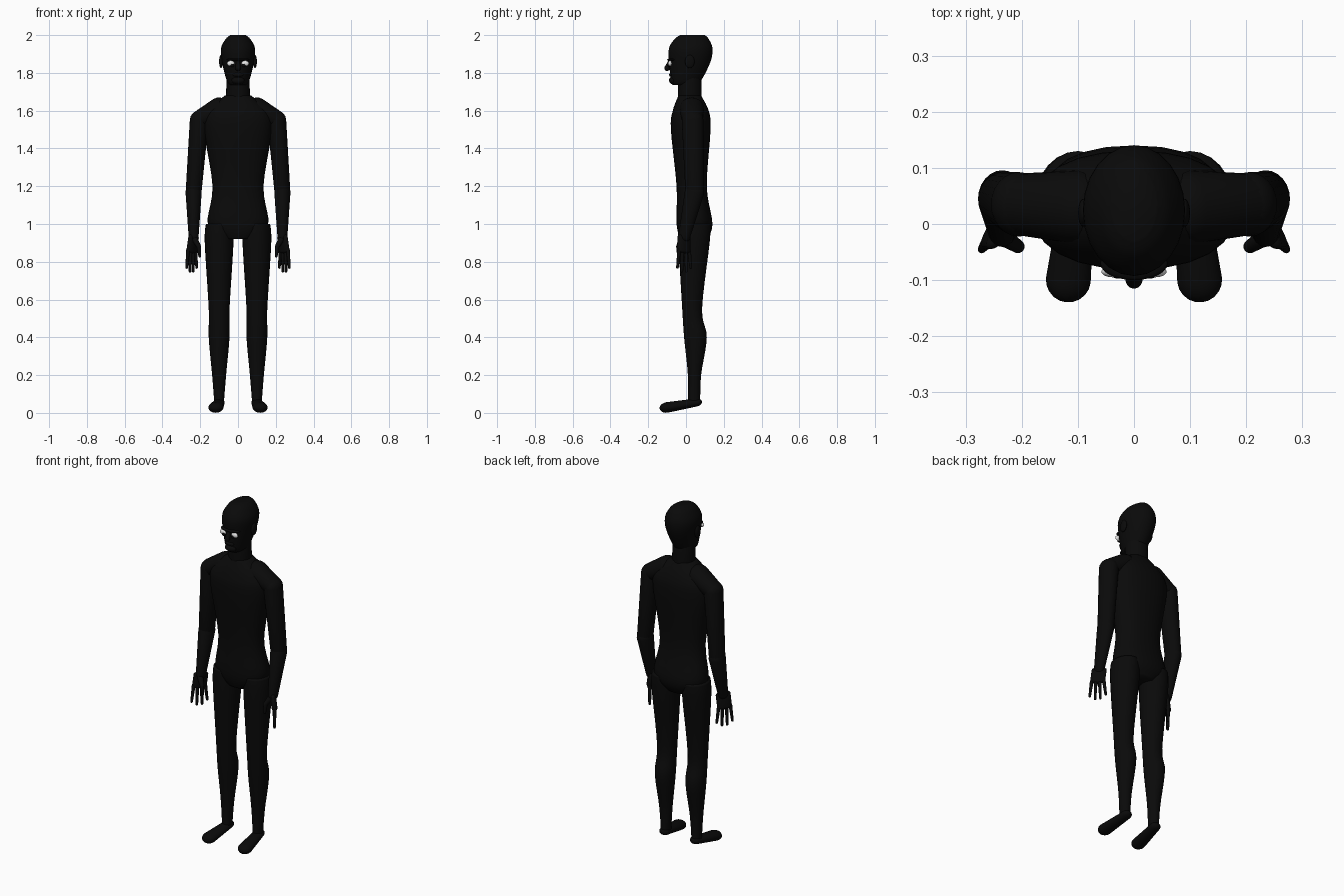
import bpy, bmesh, math
from mathutils import Vector

cube = bpy.data.objects.get("Cube")
if cube:
    bpy.data.objects.remove(cube)


def material(name, rgb, roughness):
    mat = bpy.data.materials.new(name)
    mat.use_nodes = True
    mat.diffuse_color = (*rgb, 1)
    mat.roughness = roughness
    for node in mat.node_tree.nodes:
        if node.type == 'BSDF_PRINCIPLED':
            node.inputs["Base Color"].default_value = (*rgb, 1)
            node.inputs["Roughness"].default_value = roughness
    return mat


BLACK = material("matte_black", (.003, .003, .003), .8)
WHITE = material("eye_white", (.8, .8, .8), .6)
SEGMENTS = 24
STEPS = 5


def finish(name, bm, pair, mat=BLACK):
    """Store the mesh as a smooth object; a pair is mirrored across the body."""
    bmesh.ops.remove_doubles(bm, verts=bm.verts, dist=.00001)
    bmesh.ops.recalc_face_normals(bm, faces=bm.faces)
    mesh = bpy.data.meshes.new(name)
    bm.to_mesh(mesh)
    bm.free()
    mesh.materials.append(mat)
    for face in mesh.polygons:
        face.use_smooth = True
    part = bpy.data.objects.new(name, mesh)
    bpy.context.collection.objects.link(part)
    if pair:
        part.modifiers.new("other_side", 'MIRROR').use_clip = False


def skin(name, rings, pair, power=2):
    """Join elliptical rings, each given as centre and two half-axis vectors."""
    bm = bmesh.new()
    loops = []
    for centre, u, v in rings:
        loop = []
        for k in range(SEGMENTS):
            angle = math.tau * k / SEGMENTS
            c, s = math.cos(angle), math.sin(angle)
            c = math.copysign(abs(c) ** (2 / power), c)
            s = math.copysign(abs(s) ** (2 / power), s)
            loop.append(bm.verts.new(centre + u * c + v * s))
        loops.append(loop)
    for low, high in zip(loops, loops[1:]):
        for k in range(SEGMENTS):
            bm.faces.new((low[k - 1], low[k], high[k], high[k - 1]))
    bm.faces.new(loops[0])
    bm.faces.new(loops[-1])
    finish(name, bm, pair)


def smooth_rows(rows):
    """Pass a smooth curve through the given cross-sections."""
    keys = [Vector(row) for row in rows]
    last = len(keys) - 1
    for i in range(last):
        a, b = keys[i], keys[i + 1]
        slope_a = (b - keys[max(i - 1, 0)]) / 2
        slope_b = (keys[min(i + 2, last)] - a) / 2
        for step in range(STEPS):
            t = step / STEPS
            ease = t * t * (3 - 2 * t)
            yield (a.lerp(b, ease) + slope_a * t * (1 - t) ** 2
                   - slope_b * t * t * (1 - t))
    yield keys[last]


def stack(name, rows, x=0, power=2, pair=False):
    """Upright form; rows hold height, half width, front and back."""
    rings = []
    for z, width, front, back in smooth_rows(rows):
        centre = Vector((x, (front + back) / 2, z))
        rings.append((centre, Vector((width, 0, 0)),
                      Vector((0, (back - front) / 2, 0))))
    skin(name, rings, pair, power)


def limb(name, start, end, r_start, r_end, wide=1, across=(0, 1, 0), pair=True):
    """Tapered capsule, widened along one direction."""
    a, b = Vector(start), Vector(end)
    along = (b - a).normalized()
    u = Vector(across)
    u = (u - along * u.dot(along)).normalized()
    v = along.cross(u)
    rings = []
    for point, radius, sign in ((a, r_start, -1), (b, r_end, 1)):
        cap = []
        for step in range(STEPS + 1):
            angle = math.pi / 2 * step / STEPS
            r = radius * math.cos(angle)
            cap.append((point + along * sign * radius * math.sin(angle),
                        u * r * wide, v * r))
        rings += cap if sign > 0 else reversed(cap)
    skin(name, rings, pair)


def ball(name, place, size, pair=False, mat=BLACK):
    bm = bmesh.new()
    bmesh.ops.create_uvsphere(bm, u_segments=SEGMENTS, v_segments=SEGMENTS // 2, radius=1)
    bmesh.ops.scale(bm, vec=size, verts=bm.verts)
    bmesh.ops.translate(bm, vec=place, verts=bm.verts)
    finish(name, bm, pair, mat)


# Torso, neck and head
stack("torso", [(.92, .08, -.03, .11), (1, .16, -.05, .14), (1.2, .135, -.05, .11),
                (1.5, .18, -.08, .13), (1.6, .16, -.07, .12), (1.68, .07, -.04, .08)],
      power=2.3)
limb("neck", (0, .02, 1.65), (0, .02, 1.8), .064, .06, pair=False)
stack("head", [(1.735, .04, -.07, .04), (1.76, .06, -.08, .08), (1.86, .085, -.09, .13),
               (1.93, .09, -.09, .14), (1.98, .065, -.06, .12), (2, .04, -.03, .1)])

# Face and ears
ball("chin", (0, -.07, 1.76), (.035, .02, .02))
ball("mouth", (0, -.08, 1.79), (.03, .01, .01))
limb("nose", (0, -.085, 1.86), (0, -.1, 1.825), .01, .015, pair=False)
ball("brow", (0, -.07, 1.87), (.06, .03, .01))
ball("ears", (.09, .02, 1.86), (.01, .025, .035), pair=True)
ball("eyes", (.038, -.085, 1.85), (.02, .01, .015), pair=True, mat=WHITE)
ball("irises", (.03, -.09, 1.84), (.01, .007, .01), pair=True)

# Arms, from neck slope to wrist
collar = (.1, .03, 1.61)
shoulder = (.205, .035, 1.55)
elbow = (.235, .045, 1.17)
wrist = (.235, -.01, .93)
limb("shoulders", collar, shoulder, .06, .05, wide=1.1)
limb("upper_arms", shoulder, elbow, .05, .042, wide=1.15)
limb("forearms", elbow, wrist, .043, .026, wide=1.2)

# Hands: palm and fingers fan out along a slanted line
fan = Vector((.6, -.8, 0))
palm = Vector((.245, -.01, .86))
limb("palms", wrist, palm, .016, .016, wide=2.6, across=fan)
for i, finger in enumerate(("index", "middle", "ring", "little")):
    offset = fan * (.033 - .022 * i)
    knuckle = palm + offset
    tip = knuckle + offset / 3
    tip.z = .77 if finger in ("index", "little") else .75
    limb(finger + "_fingers", knuckle, tip, .01, .007)
thumb_joint = (.207, -.04, .88)
limb("thumb_bases", (.23, -.025, .92), thumb_joint, .016, .012)
limb("thumb_tips", thumb_joint, (.203, -.04, .83), .012, .007)

# Legs and feet
stack("legs", [(1, .07, -.04, .13), (.9, .076, -.04, .125), (.55, .055, -.02, .085),
               (.4, .055, -.01, .11), (.2, .037, .01, .08), (.05, .025, .01, .075)],
      x=.1, pair=True)
limb("feet", (.1, .055, .055), (.117, -.1, .029), .03, .04, wide=.7, across=(0, 0, 1))
